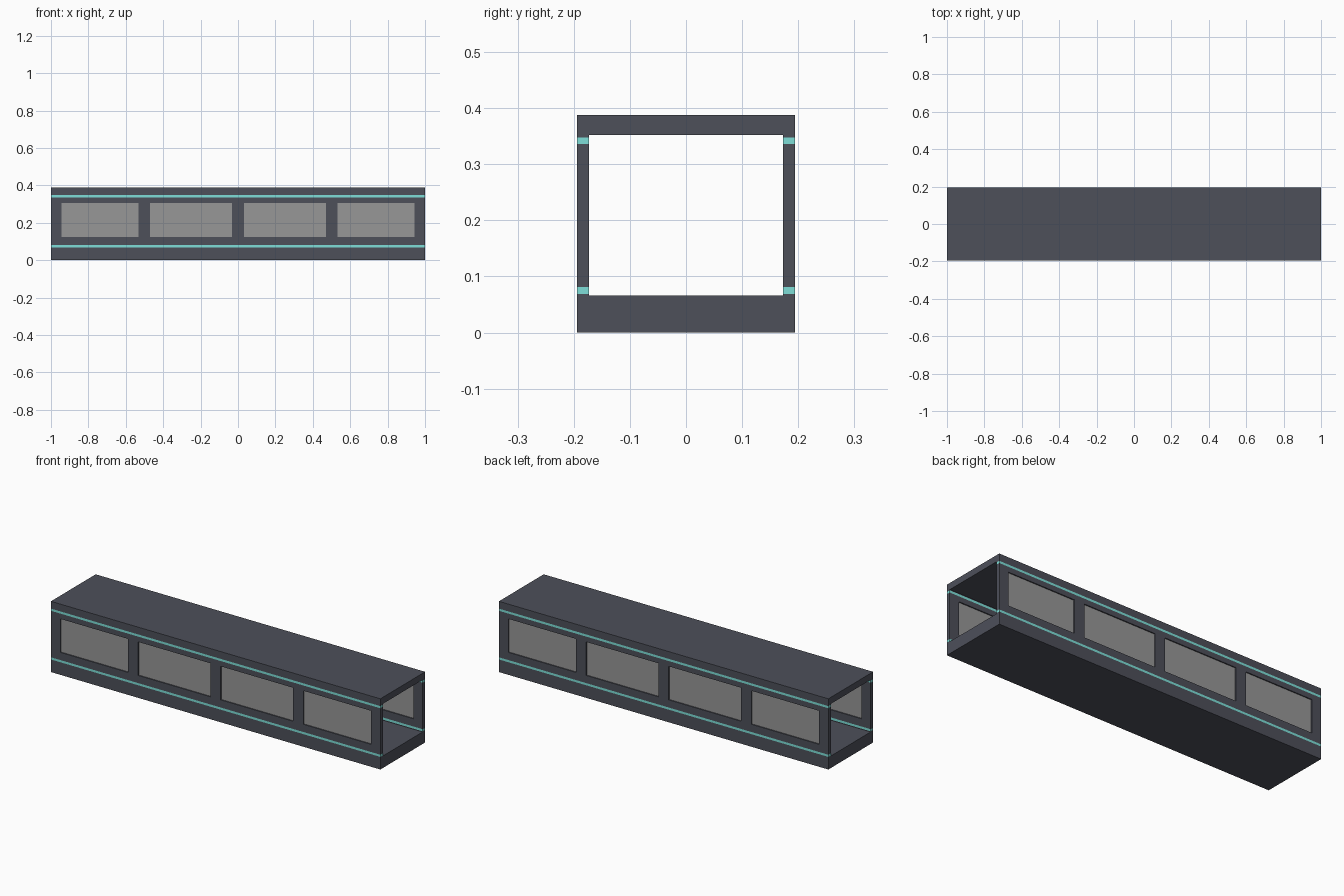
import bpy, bmesh

if "Cube" in bpy.data.objects:
    bpy.data.objects.remove(bpy.data.objects["Cube"])

L = 1.0                       # half length
W_OUT, W_IN = 0.194, 0.173    # outer and inner half width
H = 0.388
FLOOR, ROOF = 0.066, 0.352    # inner floor and ceiling heights
LOW, HIGH = (0.069, 0.081), (0.336, 0.348)   # stripe heights
WIN_X = [(-0.943, -0.533), (-0.470, -0.031), (0.031, 0.470), (0.533, 0.943)]
WIN_Z = (0.123, 0.307)


def material(name, rgb):
    m = bpy.data.materials.new(name)
    m.diffuse_color = (*rgb, 1)
    m.use_nodes = True
    m.node_tree.nodes["Principled BSDF"].inputs["Base Color"].default_value = m.diffuse_color
    return m


DARK = material("dark_panel", (0.075, 0.08, 0.102))
TEAL = material("teal_trim", (0.21, 0.74, 0.69))
GLASS = material("grey_glass", (0.31, 0.31, 0.31))


def finish(name, bm, mat, mirror=False):
    bmesh.ops.recalc_face_normals(bm, faces=bm.faces)
    me = bpy.data.meshes.new(name)
    bm.to_mesh(me)
    bm.free()
    me.materials.append(mat)
    ob = bpy.data.objects.new(name, me)
    bpy.context.collection.objects.link(ob)
    if mirror:
        add_mirror(ob)
    return ob


def add_mirror(ob):
    mod = ob.modifiers.new("other_side", 'MIRROR')
    mod.use_axis = (False, True, False)
    mod.use_mirror_merge = False


def extrude_x(name, profile, x0, x1, mat, mirror=False):
    """Extrude a (y, z) profile along x."""
    bm = bmesh.new()
    face = bm.faces.new([bm.verts.new((x0, y, z)) for y, z in profile])
    ext = bmesh.ops.extrude_face_region(bm, geom=[face], use_keep_orig=True)
    verts = [v for v in ext["geom"] if isinstance(v, bmesh.types.BMVert)]
    bmesh.ops.translate(bm, verts=verts, vec=(x1 - x0, 0, 0))
    return finish(name, bm, mat, mirror)


def rect(y0, y1, z0, z1):
    return [(y0, z0), (y1, z0), (y1, z1), (y0, z1)]


def channel(z_out, z_in, z_lip):
    """Slab with a short lip along each side."""
    half = [(W_OUT, z_out), (W_OUT, z_lip), (W_IN, z_lip), (W_IN, z_in)]
    return half + [(-y, z) for y, z in reversed(half)]


# Floor and roof slabs
extrude_x("floor", channel(0, FLOOR, LOW[0]), -L, L, DARK)
extrude_x("roof", channel(H, ROOF, HIGH[1]), -L, L, DARK)

# Light strips running through both walls
for name, (z0, z1) in (("lower_strip", LOW), ("upper_strip", HIGH)):
    extrude_x(name, rect(-W_OUT, -W_IN, z0, z1), -L, L, TEAL, mirror=True)

# Side walls: a grid with the window cells left open, then thickened
xs = [-L] + [x for pair in WIN_X for x in pair] + [L]
zs = [LOW[1], *WIN_Z, HIGH[0]]
bm = bmesh.new()
mid = -(W_OUT + W_IN) / 2
grid = [[bm.verts.new((x, mid, z)) for z in zs] for x in xs]
for i in range(len(xs) - 1):
    for j in range(len(zs) - 1):
        if not (i % 2 == 1 and j == 1):
            bm.faces.new((grid[i][j], grid[i + 1][j],
                          grid[i + 1][j + 1], grid[i][j + 1]))
wall = finish("side_walls", bm, DARK)
solid = wall.modifiers.new("thickness", 'SOLIDIFY')
solid.thickness = W_OUT - W_IN
solid.offset = 0
add_mirror(wall)

# Window panes set slightly into the walls
for n, (x0, x1) in enumerate(WIN_X, 1):
    extrude_x(f"window_pane_{n}", rect(-0.188, -0.179, *WIN_Z), x0, x1, GLASS, mirror=True)
